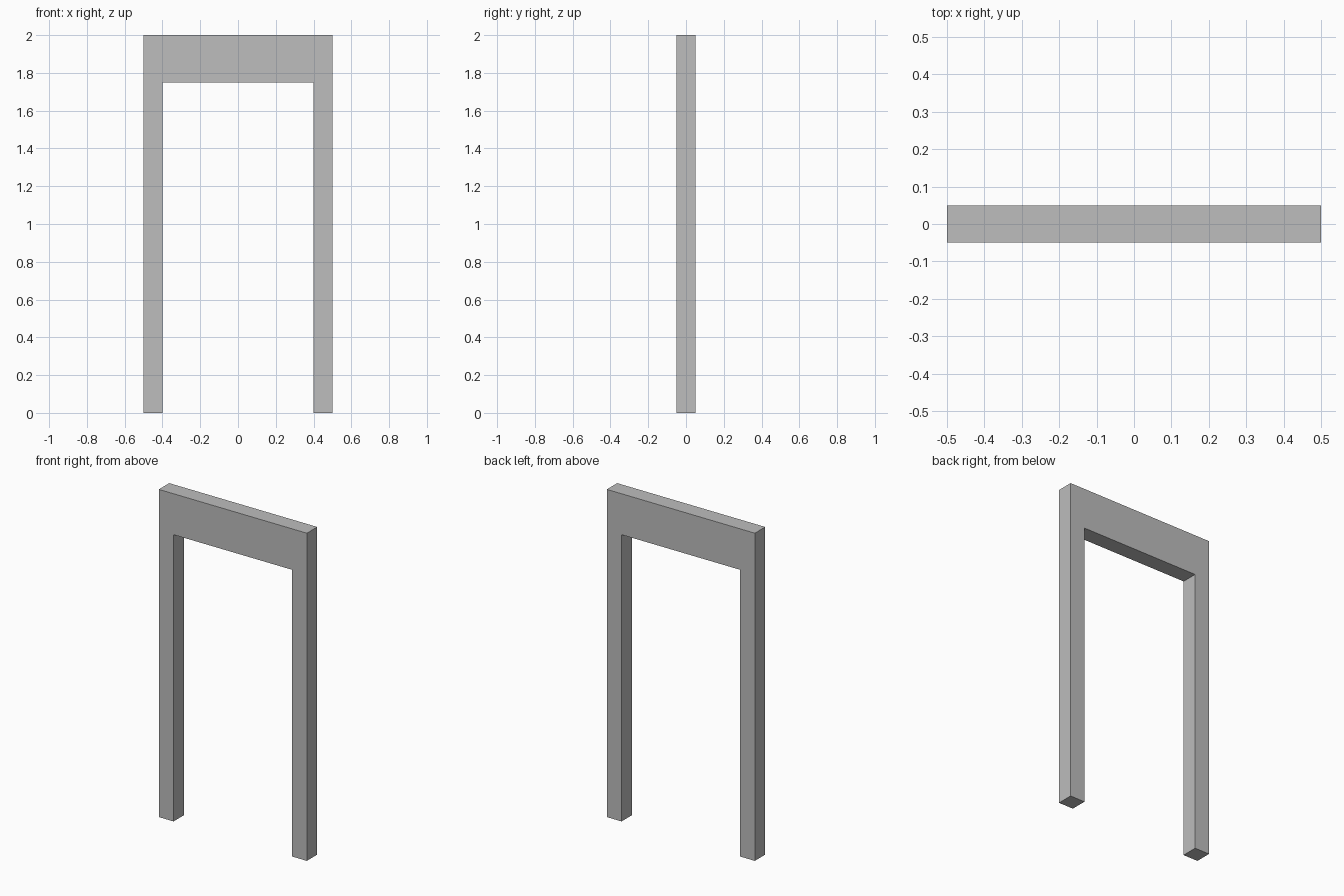
import bpy
import bmesh

WIDTH, DEPTH, HEIGHT = 1.0, 0.1, 2.0
POST = 0.1        # width of each upright
OPENING = 1.75    # height of the opening

cube = bpy.data.objects.get("Cube")
if cube:
    bpy.data.objects.remove(cube, do_unlink=True)

# Plain grey finish
grey = bpy.data.materials.new("plain_grey")
grey.use_nodes = True
colour = (0.51, 0.51, 0.51, 1.0)
grey.diffuse_color = colour
grey.node_tree.nodes["Principled BSDF"].inputs["Base Color"].default_value = colour

# Frame outline: right half from the top inwards, then its mirror image
outer, inner = WIDTH / 2, WIDTH / 2 - POST
half = [(inner, OPENING), (inner, 0), (outer, 0), (outer, HEIGHT)]
outline = half + [(-x, z) for x, z in reversed(half)]

# One solid door frame, extruded from front to back
bm = bmesh.new()
front = bm.faces.new([bm.verts.new((x, -DEPTH / 2, z)) for x, z in outline])
extruded = bmesh.ops.extrude_face_region(bm, geom=[front], use_keep_orig=True)
back_verts = [g for g in extruded["geom"] if isinstance(g, bmesh.types.BMVert)]
bmesh.ops.translate(bm, verts=back_verts, vec=(0, DEPTH, 0))
bmesh.ops.recalc_face_normals(bm, faces=bm.faces[:])

mesh = bpy.data.meshes.new("door_frame")
bm.to_mesh(mesh)
bm.free()
mesh.materials.append(grey)
frame = bpy.data.objects.new("door_frame", mesh)
bpy.context.collection.objects.link(frame)
